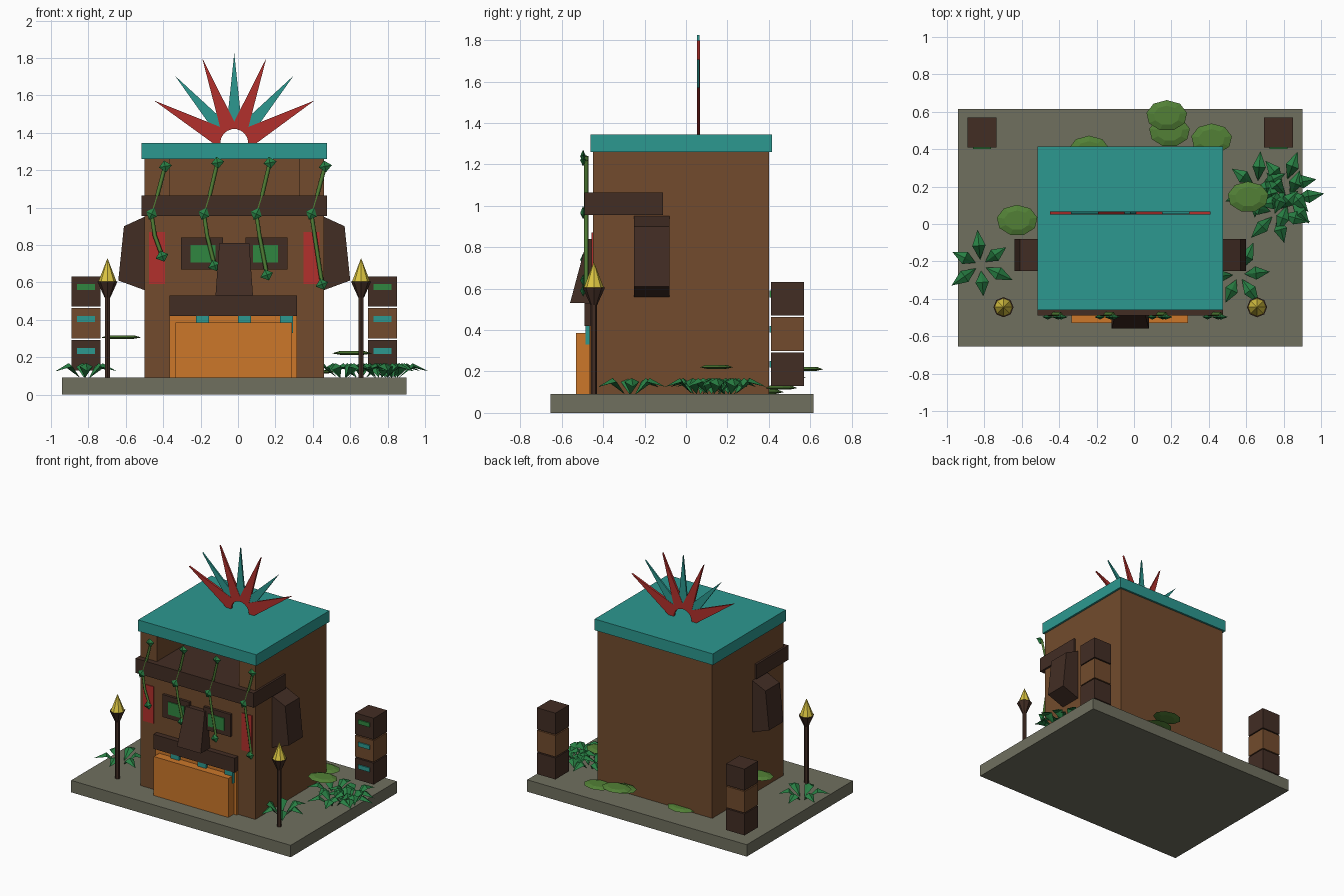
import bpy, bmesh, math
from mathutils import Vector, Matrix

cube = bpy.data.objects.get("Cube")
if cube:
    bpy.data.objects.remove(cube, do_unlink=True)

CX = -0.02  # symmetry line of the building


def material(name, r, g, b):
    lin = [(c / 255 / 12.92 if c < 11 else ((c / 255 + 0.055) / 1.055) ** 2.4) for c in (r, g, b)]
    m = bpy.data.materials.new(name)
    m.use_nodes = True
    m.diffuse_color = (*lin, 1)
    m.node_tree.nodes["Principled BSDF"].inputs["Base Color"].default_value = (*lin, 1)
    return m


STONE = material("stone", 112, 112, 95)
BROWN = material("brown wood", 114, 75, 45)
DARK = material("dark wood", 66, 45, 36)
TEAL = material("teal", 44, 152, 144)
RED = material("red", 178, 48, 44)
ORANGE = material("orange", 204, 119, 42)
GOLD = material("gold", 220, 198, 66)
LEAF = material("leaf green", 40, 128, 68)
MOSS = material("moss green", 82, 128, 54)
EYE = material("eye green", 48, 134, 64)


def finish(name, bm, mat):
    bmesh.ops.recalc_face_normals(bm, faces=bm.faces)
    me = bpy.data.meshes.new(name)
    bm.to_mesh(me)
    bm.free()
    me.materials.append(mat)
    ob = bpy.data.objects.new(name, me)
    bpy.context.collection.objects.link(ob)
    return ob


def box(name, x, y, z, mat):
    bm = bmesh.new()
    size = [b - a for a, b in (x, y, z)]
    mid = [(a + b) / 2 for a, b in (x, y, z)]
    bmesh.ops.create_cube(bm, size=1, matrix=Matrix.Translation(mid) @ Matrix.Diagonal((*size, 1)))
    return finish(name, bm, mat)


def extrude_front(name, pts, y0, y1, mat):
    """Extrude an outline of (x, z) points from y0 to y1."""
    bm = bmesh.new()
    face = bm.faces.new([bm.verts.new((x, y0, z)) for x, z in pts])
    out = bmesh.ops.extrude_face_region(bm, geom=[face])
    moved = [v for v in out["geom"] if isinstance(v, bmesh.types.BMVert)]
    bmesh.ops.translate(bm, verts=moved, vec=(0, y1 - y0, 0))
    return finish(name, bm, mat)


def cone(bm, x, y, z0, z1, r0, r1, sides, squash=1):
    mat = Matrix.Translation((x, y, (z0 + z1) / 2)) @ Matrix.Diagonal((1, squash, 1, 1))
    bmesh.ops.create_cone(bm, cap_ends=True, segments=sides, radius1=r0, radius2=r1,
                          depth=z1 - z0, matrix=mat)


# Ground slab, building shell with an open upper balcony, roof
box("ground_slab", (-0.94, 0.90), (-0.655, 0.615), (0, 0.09), STONE)
box("building_body", (-0.50, 0.46), (-0.45, 0.40), (0.09, 1.06), BROWN)
box("balcony_back_wall", (-0.50, 0.46), (-0.11, 0.40), (1.06, 1.26), BROWN)
box("balcony_post_right", (-0.50, -0.365), (-0.45, -0.11), (1.06, 1.26), BROWN)
box("balcony_post_left", (0.325, 0.46), (-0.45, -0.11), (1.06, 1.26), BROWN)
box("brow_beam", (-0.515, 0.475), (-0.49, -0.11), (0.955, 1.065), DARK)
box("roof", (-0.515, 0.475), (-0.46, 0.415), (1.26, 1.345), TEAL)

# Mouth, counter, lip and teeth
box("mouth_panel", (-0.365, 0.315), (-0.465, -0.44), (0.09, 0.42), ORANGE)
box("counter", (-0.335, 0.29), (-0.53, -0.46), (0.09, 0.385), ORANGE)
box("upper_lip", (-0.365, 0.315), (-0.49, -0.44), (0.42, 0.53), DARK)
for i in (-1, 0, 1):
    x = 0.035 + i * 0.225
    box("tooth", (x - 0.035, x + 0.035), (-0.485, -0.46), (0.33, 0.42), TEAL)

# Nose: a wedge that widens and leans forward toward the bottom
bm = bmesh.new()
rings = []
for z, half, front in ((0.53, 0.10, -0.56), (0.81, 0.08, -0.485)):
    rings.append([bm.verts.new((CX + sx * half, y, z))
                  for sx, y in ((-1, front), (1, front), (1, -0.44), (-1, -0.44))])
for i in range(4):
    j = (i + 1) % 4
    bm.faces.new((rings[0][i], rings[0][j], rings[1][j], rings[1][i]))
for r in rings:
    bm.faces.new(r)
finish("nose", bm, DARK)

# Mirrored face parts, ears, totems and torches
for side, s in (("right", -1), ("left", 1)):
    def span(a, b):
        return tuple(sorted((CX + s * a, CX + s * b)))

    box(f"eye_frame_{side}", span(0.06, 0.285), (-0.47, -0.44), (0.67, 0.84), DARK)
    box(f"eye_{side}", span(0.10, 0.235), (-0.476, -0.469), (0.705, 0.80), EYE)
    box(f"cheek_stripe_{side}", span(0.37, 0.455), (-0.457, -0.449), (0.59, 0.87), RED)
    ear = [(0.47, 0.955), (0.59, 0.90), (0.62, 0.61), (0.47, 0.555)]
    extrude_front(f"ear_{side}", [(CX + s * x, z) for x, z in ear], -0.25, -0.08, DARK)

    for k, (wood, paint) in enumerate(((DARK, TEAL), (BROWN, TEAL), (DARK, EYE))):
        z = 0.13 + k * 0.17
        box(f"totem_block_{side}", span(0.715, 0.87), (0.41, 0.57), (z, z + 0.162), wood)
        box(f"totem_mark_{side}", span(0.745, 0.84), (0.402, 0.411), (z + 0.088, z + 0.12), paint)

    tx = CX + s * 0.678
    bm = bmesh.new()
    cone(bm, tx, -0.445, 0.09, 0.54, 0.016, 0.016, 6)
    cone(bm, tx, -0.445, 0.52, 0.605, 0.016, 0.054, 8)
    finish(f"torch_{side}", bm, DARK)
    bm = bmesh.new()
    cone(bm, tx, -0.445, 0.60, 0.73, 0.05, 0.0, 8)
    finish(f"flame_{side}", bm, GOLD)


# Sunburst crest: a red crown with teal rays in its valleys
def polar(r, deg, side=0):
    a = math.radians(deg)
    return (CX + r * math.cos(a) - side * math.sin(a), 1.345 + r * math.sin(a) + side * math.cos(a))


STEP = 41.4
crown = [polar(0.12, 0)]
for i in range(4):
    crown.append(polar(0.485, 90 + (i - 1.5) * STEP))
    crown.append(polar(0.115, 90 + (i - 1) * STEP if i < 3 else 180))
crown += [polar(0.075, 180 - 20 * i) for i in range(10)]
extrude_front("sunburst_crown", crown, 0.052, 0.068, RED)
for i in (-1, 0, 1):
    a = 90 + i * STEP
    ray = [polar(0.10, a, 0.04), polar(0.48, a), polar(0.10, a, -0.04)]
    extrude_front("sunburst_ray", ray, 0.054, 0.066, TEAL)


# Hanging vines with kite leaves
def leaf_kite(bm, x, y, z, deg, size=0.075):
    a = math.radians(deg)
    d, n = Vector((math.cos(a), 0, math.sin(a))), Vector((-math.sin(a), 0, math.cos(a)))
    c = Vector((x, y, z))
    pts = [c - d * size * 0.45, c + n * size * 0.42, c + d * size * 0.5, c - n * size * 0.42]
    rim = [bm.verts.new(p) for p in pts]
    for y_off in (-0.014, 0.014):
        tip = bm.verts.new(c + Vector((0, y_off, 0)))
        for i in range(4):
            bm.faces.new((rim[i], rim[(i + 1) % 4], tip))


for x0, top, low in ((-0.43, 1.22, 0.74), (-0.15, 1.24, 0.69), (0.13, 1.24, 0.64), (0.425, 1.22, 0.59)):
    path = [(x0 + 0.04, top), (x0, 1.07), (x0 - 0.032, 0.965), (x0 - 0.015, 0.85), (x0 + 0.025, low)]
    cu = bpy.data.curves.new("vine", "CURVE")
    cu.dimensions = "3D"
    cu.bevel_depth = 0.011
    cu.bevel_resolution = 0
    sp = cu.splines.new("POLY")
    sp.points.add(len(path) - 1)
    for p, (x, z) in zip(sp.points, path):
        p.co = (x, -0.482, z, 1)
    cu.materials.append(MOSS)
    bpy.context.collection.objects.link(bpy.data.objects.new("vine", cu))
    bm = bmesh.new()
    for (x, z), deg in zip((path[0], path[2], path[4]), (10, 65, 200)):
        leaf_kite(bm, x, -0.497, z, deg)
    finish("vine_leaves", bm, LEAF)


# Spiky ground plants: creased leaves rising then drooping
def spiky_plant(cx, cy, turn, reach=0.19, count=6):
    bm = bmesh.new()
    for i in range(count):
        a = math.radians(turn + 360 * i / count)
        r = reach * (1 if i % 2 else 0.88)

        def at(d, w, z):
            return bm.verts.new((cx + d * math.cos(a) - w * math.sin(a),
                                 cy + d * math.sin(a) + w * math.cos(a), z))

        root, tip = at(0.03, 0, 0.09), at(r, 0, 0.125)
        ridge, under = at(0.55 * r, 0, 0.168), at(0.55 * r, 0, 0.145)
        for w in (0.036, -0.036):
            edge = at(0.55 * r, w, 0.15)
            for mid in (ridge, under):
                bm.faces.new((root, edge, mid))
                bm.faces.new((edge, tip, mid))
    finish("spiky_plant", bm, LEAF)


for cx, cy, turn in ((-0.82, -0.22, 35), (0.56, -0.27, 5), (0.66, 0.20, 25),
                     (0.81, 0.21, 10), (0.76, 0.06, 45), (0.83, 0.13, 70)):
    spiky_plant(cx, cy, turn)

# Thin floating leaf pads
for x, y, z in ((0.175, 0.58, 0.21), (0.19, 0.495, 0.17), (0.415, 0.455, 0.12),
                (-0.24, 0.39, 0.10), (0.61, 0.145, 0.22), (-0.625, 0.02, 0.305)):
    bm = bmesh.new()
    cone(bm, x, y, z, z + 0.012, 0.11, 0.07, 9, 0.75)
    cone(bm, x, y, z - 0.008, z, 0.06, 0.11, 9, 0.75)
    finish("leaf_pad", bm, MOSS)
